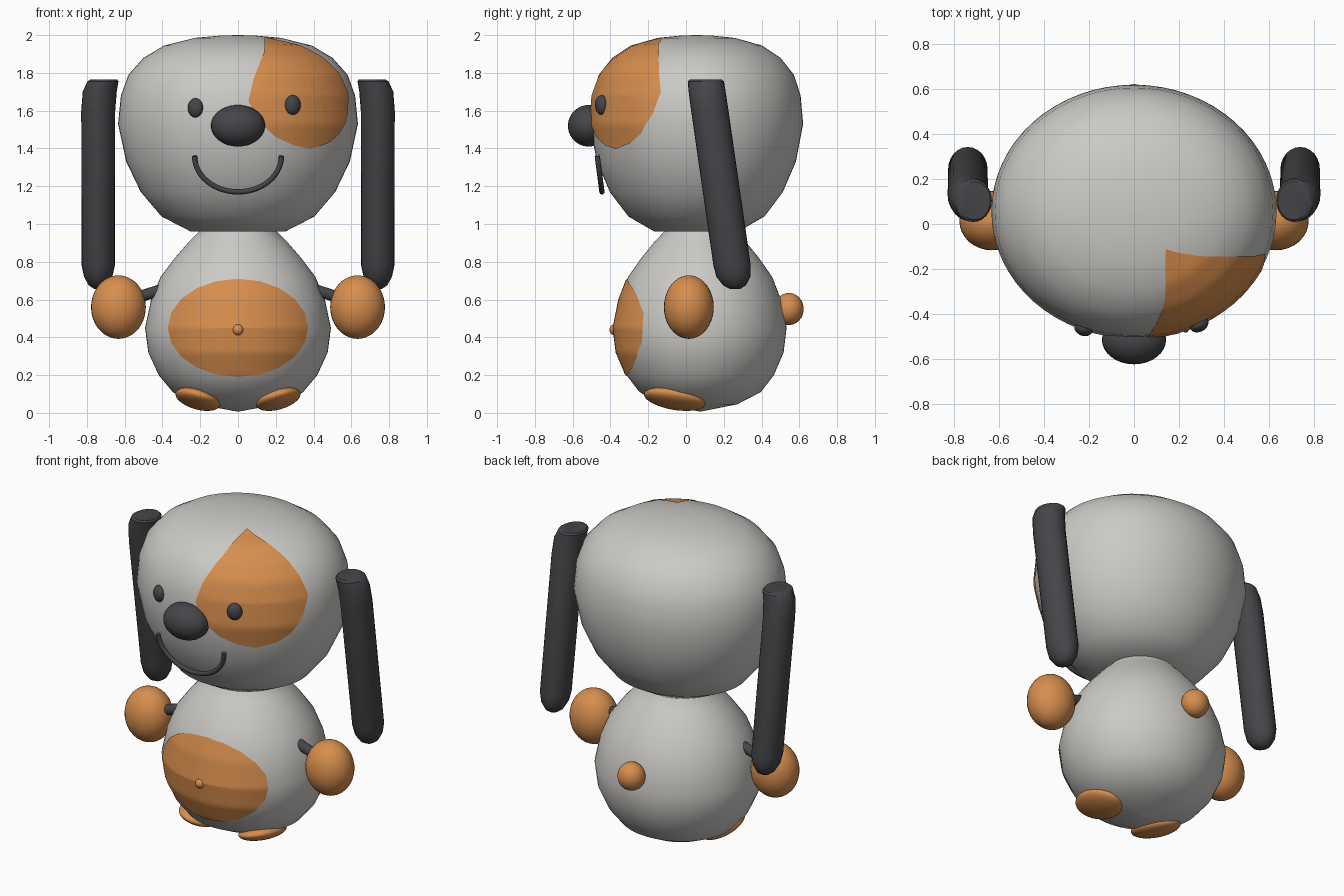
import bpy, bmesh, math
from mathutils import Vector
from mathutils.bvhtree import BVHTree

if "Cube" in bpy.data.objects:
    bpy.data.objects.remove(bpy.data.objects["Cube"])


def material(name, rgb):
    m = bpy.data.materials.new(name)
    m.diffuse_color = (*rgb, 1)
    m.use_nodes = True
    m.node_tree.nodes["Principled BSDF"].inputs["Base Color"].default_value = m.diffuse_color
    return m


GREY = material("light grey", (0.60, 0.59, 0.565))
ORANGE = material("orange", (0.68, 0.27, 0.075))
DARK = material("charcoal", (0.06, 0.058, 0.065))


def finish(name, bm, mat, angle=35):
    """Turn a bmesh into a smooth shaded object of one colour."""
    bmesh.ops.recalc_face_normals(bm, faces=bm.faces)
    me = bpy.data.meshes.new(name)
    bm.to_mesh(me)
    bm.free()
    ob = bpy.data.objects.new(name, me)
    bpy.context.collection.objects.link(ob)
    me.materials.append(mat)
    bpy.ops.object.select_all(action='DESELECT')
    ob.select_set(True)
    bpy.context.view_layer.objects.active = ob
    bpy.ops.object.shade_smooth_by_angle(angle=math.radians(angle))
    return ob


def loft(name, rings, mat, n=64):
    """Stack horizontal ellipses (z, cx, cy, rx, ry) into a closed skin."""
    bm = bmesh.new()
    loops = []
    for z, cx, cy, rx, ry in rings:
        loops.append([bm.verts.new((cx + rx * math.cos(a), cy + ry * math.sin(a), z))
                      for a in (2 * math.pi * i / n for i in range(n))])
    for lo, hi in zip(loops, loops[1:]):
        for i in range(n):
            j = (i + 1) % n
            bm.faces.new((lo[i], lo[j], hi[j], hi[i]))
    bm.faces.new(loops[0])
    bm.faces.new(loops[-1])
    return finish(name, bm, mat)


def ball(name, loc, size, mat, rot=(0, 0, 0)):
    bm = bmesh.new()
    bmesh.ops.create_uvsphere(bm, u_segments=32, v_segments=20, radius=1)
    ob = finish(name, bm, mat)
    ob.location, ob.scale, ob.rotation_euler = loc, size, rot
    return ob


def tube(name, points, radius, mat):
    cu = bpy.data.curves.new(name, 'CURVE')
    cu.dimensions = '3D'
    cu.bevel_depth, cu.bevel_resolution, cu.use_fill_caps = radius, 3, True
    sp = cu.splines.new('POLY')
    sp.points.add(len(points) - 1)
    for p, co in zip(sp.points, points):
        p.co = (*co, 1)
    cu.materials.append(mat)
    ob = bpy.data.objects.new(name, cu)
    bpy.context.collection.objects.link(ob)


def patch(name, target, centre, outline, source, mat, rings=14):
    """Thin coloured plate that follows the target's surface."""
    me = target.data
    tree = BVHTree.FromPolygons([v.co for v in me.vertices],
                                [p.vertices for p in me.polygons])
    centre = Vector(centre)
    # subdivide the outline
    pts = []
    for a, b in zip(outline, outline[1:] + outline[:1]):
        pts += [Vector(a).lerp(Vector(b), k / 4) for k in range(4)]
    bm = bmesh.new()

    def drop(p):
        o = Vector(source(p))
        d = (p - o).normalized()
        hit = tree.ray_cast(o, d)[0]
        return bm.verts.new(hit + d * 0.006)

    mid = drop(centre)
    loops = [[drop(centre.lerp(p, k / rings)) for p in pts] for k in range(1, rings + 1)]
    n = len(pts)
    for i in range(n):
        j = (i + 1) % n
        bm.faces.new((mid, loops[0][i], loops[0][j]))
        for lo, hi in zip(loops, loops[1:]):
            bm.faces.new((lo[i], hi[i], hi[j], lo[j]))
    ob = finish(name, bm, mat, 60)
    # face the plate outwards
    if ob.data.polygons[0].normal.dot(centre - Vector(source(centre))) < 0:
        ob.data.flip_normals()


# Head and body: turned profiles (z, half width) squeezed front to back
HEAD = [(0.96, 0.25), (1.04, 0.405), (1.17, 0.515), (1.33, 0.592), (1.53, 0.635),
        (1.68, 0.62), (1.79, 0.58), (1.88, 0.50), (1.945, 0.39), (1.985, 0.23),
        (1.997, 0.1), (2.0, 0.01)]
BODY = [(0.008, 0.01), (0.045, 0.21), (0.11, 0.345), (0.2, 0.42), (0.32, 0.475),
        (0.45, 0.492), (0.6, 0.46), (0.72, 0.41), (0.82, 0.335), (0.9, 0.265),
        (0.96, 0.205), (1.03, 0.18)]
head = loft("head", [(z, 0, 0.055, r, r * 0.89) for z, r in HEAD], GREY)
body = loft("body", [(z, 0, 0.075, r, r * 0.93) for z, r in BODY], GREY)

# Eye patch running from the crown down over one eye
patch("eye_patch", head, (0.38, -0.35, 1.68),
      [(0.14, -0.11, 1.985), (0.14, -0.22, 1.96), (0.135, -0.345, 1.90),
       (0.08, -0.45, 1.76), (0.055, -0.5, 1.65), (0.10, -0.5, 1.55),
       (0.20, -0.475, 1.46), (0.30, -0.44, 1.415), (0.39, -0.38, 1.395),
       (0.48, -0.29, 1.43), (0.54, -0.24, 1.48), (0.585, -0.18, 1.58),
       (0.59, -0.135, 1.70), (0.53, -0.15, 1.84), (0.42, -0.15, 1.92),
       (0.30, -0.145, 1.96), (0.20, -0.13, 1.98)],
      lambda p: (0, 0.055, 1.5), ORANGE)

# Belly patch and navel
patch("belly_patch", body, (0, -1, 0.45),
      [(0.372 * math.cos(a), -1, 0.45 + 0.26 * math.sin(a))
       for a in (math.tau * i / 20 for i in range(20))],
      lambda p: (p.x, 0.075, p.z), ORANGE)
ball("navel", (0, -0.375, 0.44), (0.03, 0.03, 0.03), ORANGE)

# Face
ball("nose", (0, -0.515, 1.52), (0.143, 0.11, 0.11), DARK)
ball("eye_left", (-0.225, -0.465, 1.615), (0.042, 0.033, 0.051), DARK, (0, 0, -0.4))
ball("eye_right", (0.29, -0.447, 1.63), (0.044, 0.033, 0.052), DARK, (0, 0, 0.5))
tube("mouth", [(0.23 * math.cos(a), -0.47 + 0.025 * math.sin(a), 1.36 - 0.19 * math.sin(a))
               for a in (math.pi * i / 28 for i in range(29))], 0.014, DARK)

# Ears, arms, hands and feet on both sides
EAR = [(0.655, 0.74, 0.26, 0.02, 0.025), (0.675, 0.74, 0.257, 0.05, 0.06),
       (0.72, 0.74, 0.251, 0.075, 0.09), (0.78, 0.74, 0.244, 0.088, 0.099),
       (1.6, 0.74, 0.126, 0.09, 0.099), (1.70, 0.732, 0.112, 0.09, 0.098),
       (1.755, 0.715, 0.105, 0.082, 0.096), (1.765, 0.71, 0.104, 0.07, 0.085)]
for side, s in (("left", -1), ("right", 1)):
    loft("ear_" + side, [(z, s * x, y, rx, ry) for z, x, y, rx, ry in EAR], DARK, 24)
    tube("arm_" + side, [(s * 0.38, 0.02, 0.66), (s * 0.6, 0.015, 0.59)], 0.032, DARK)
    ball("hand_" + side, (s * 0.633, 0.015, 0.56), (0.145, 0.132, 0.168), ORANGE)
    ball("foot_" + side, (s * 0.213, -0.06, 0.073), (0.122, 0.165, 0.048), ORANGE,
         (-0.17, -s * 0.28, 0))

# Tail
ball("tail", (0, 0.545, 0.55), (0.082, 0.078, 0.085), ORANGE)
